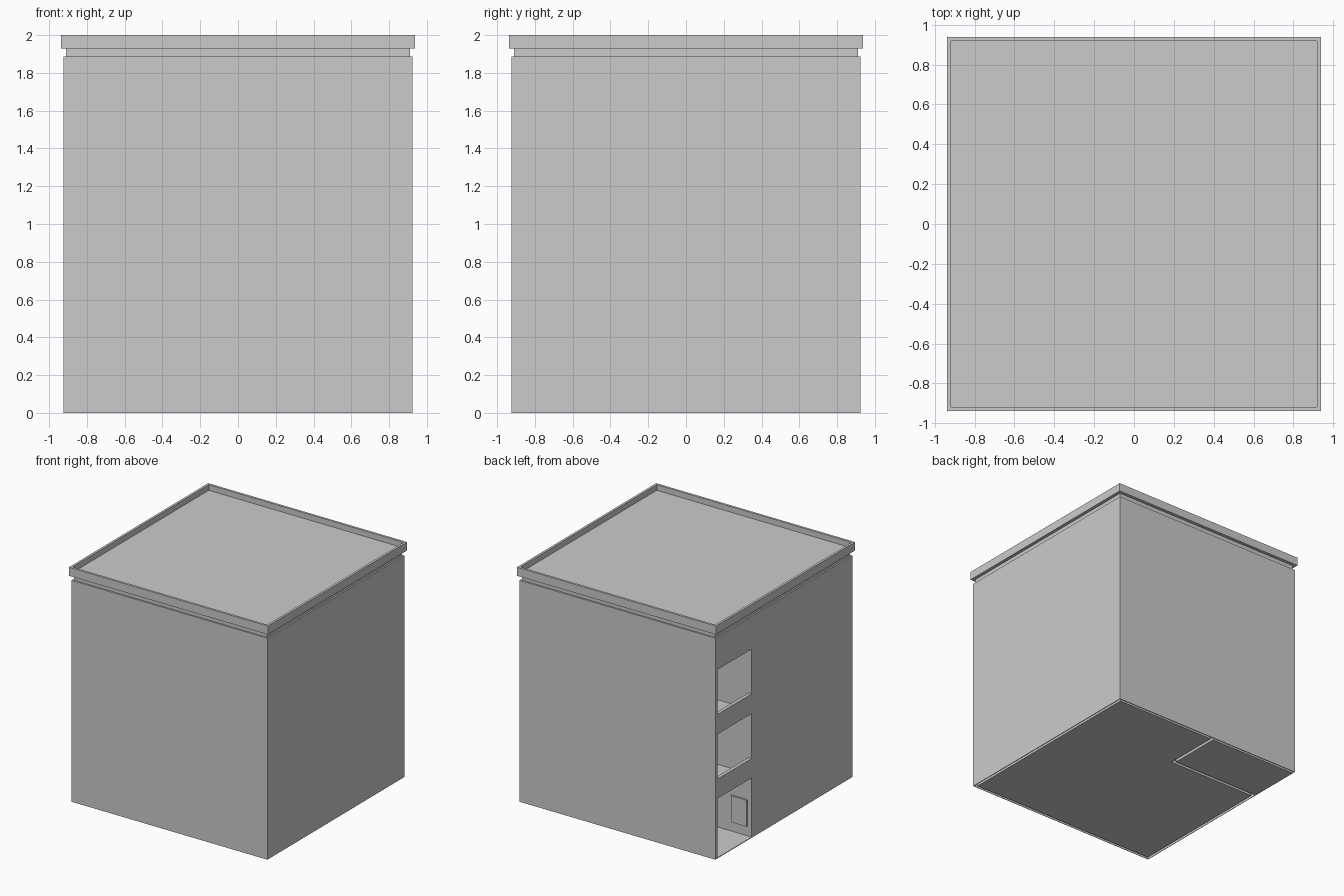
import bpy, bmesh

if "Cube" in bpy.data.objects:
    bpy.data.objects.remove(bpy.data.objects["Cube"])


def box(name, x0, x1, y0, y1, z0, z1):
    bm = bmesh.new()
    bmesh.ops.create_cube(bm, size=1)
    for v in bm.verts:
        v.co.x = x1 if v.co.x > 0 else x0
        v.co.y = y1 if v.co.y > 0 else y0
        v.co.z = z1 if v.co.z > 0 else z0
    me = bpy.data.meshes.new(name)
    bm.to_mesh(me)
    bm.free()
    ob = bpy.data.objects.new(name, me)
    bpy.context.collection.objects.link(ob)
    return ob


def cut(target, *dims):
    cutter = box("cutter", *dims)
    cutter.hide_render = True
    mod = target.modifiers.new("cut", 'BOOLEAN')
    mod.operation = 'DIFFERENCE'
    mod.solver = 'EXACT'
    mod.object = cutter
    bpy.context.view_layer.objects.active = target
    bpy.ops.object.modifier_apply(modifier=mod.name)
    bpy.data.objects.remove(cutter)


W = 0.923                        # half width of the building
IN = 0.893                       # inner face of the outer walls
RX, RY = -0.085, 0.434           # inner faces of the corner room partitions

# Building block
walls = box("building_walls", -W, W, -W, W, 0, 1.887)

# Ground floor entrance lobby, open to the left side
cut(walls, -1, RX, RY, IN, 0.006, 0.51)

# Two recessed balconies above, each behind a low parapet wall
for floor, sill, top in ((0.54, 0.676, 1.058), (1.09, 1.227, 1.608)):
    cut(walls, -IN, RX, RY, IN, floor, top)
    cut(walls, -1, -IN + 0.1, RY, IN, sill, top)

# Wall grooves on the underside, outlining the floor plan
A, B, D = 0.897, 0.919, 0.03
cut(walls, -B, B, -B, -A, -0.1, D)
cut(walls, A, B, -B, B, -0.1, D)
# back wall groove
cut(walls, -B, B, A, B, -0.1, D)
cut(walls, -B, -A, -B, 0.43, -0.1, D)
# partition grooves
cut(walls, -B, -0.055, 0.405, 0.43, -0.1, D)
cut(walls, -0.081, -0.055, 0.405, B, -0.1, D)

# Shutter panel beside the entrance
box("entrance_panel", -0.885, -0.738, RY - 0.01, RY + 0.015, 0.09, 0.315)

# Recessed neck below the roof rim
box("roof_neck", -0.91, 0.91, -0.91, 0.91, 1.88, 1.935)

# Roof slab with raised rim
roof = box("roof_rim", -0.938, 0.938, -0.938, 0.938, 1.928, 2.0)
bm = bmesh.new()
bm.from_mesh(roof.data)
bm.normal_update()
top = max(bm.faces, key=lambda f: f.calc_center_median().z)
bmesh.ops.inset_region(bm, faces=[top], thickness=0.028)
walls_in = bmesh.ops.extrude_face_region(bm, geom=[top])
bmesh.ops.translate(bm, vec=(0, 0, -0.048),
                    verts=[g for g in walls_in["geom"] if isinstance(g, bmesh.types.BMVert)])
if top.is_valid:
    bmesh.ops.delete(bm, geom=[top], context='FACES_ONLY')
bmesh.ops.recalc_face_normals(bm, faces=bm.faces)
bm.to_mesh(roof.data)
bm.free()
